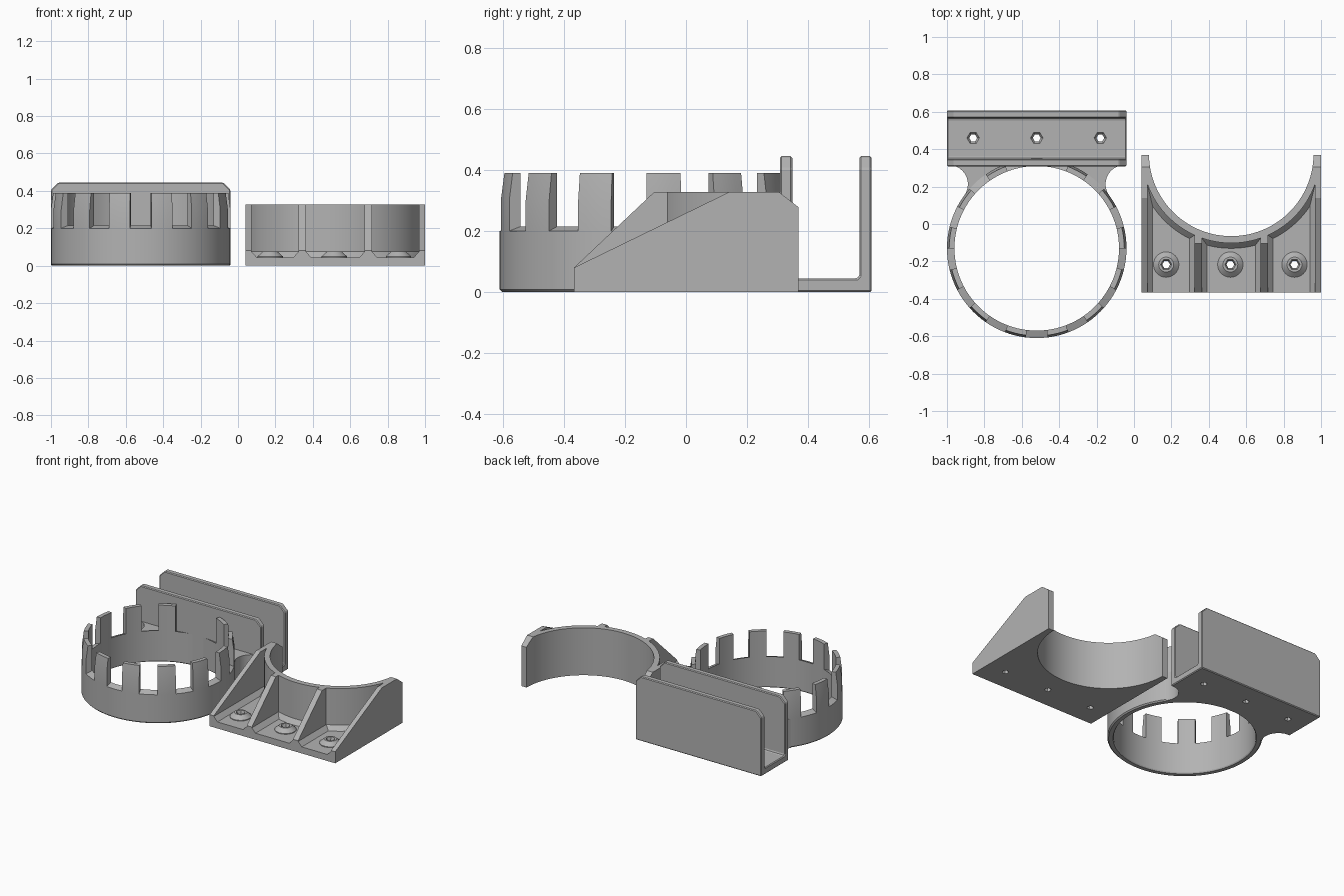
import bpy, bmesh, math
from mathutils import Vector

if "Cube" in bpy.data.objects:
    bpy.data.objects.remove(bpy.data.objects["Cube"])

grey = bpy.data.materials.new("plain grey")
grey.diffuse_color = (0.45, 0.45, 0.45, 1)
grey.use_nodes = True
grey.node_tree.nodes["Principled BSDF"].inputs["Base Color"].default_value = grey.diffuse_color


def make(name, bm):
    bmesh.ops.recalc_face_normals(bm, faces=bm.faces)
    me = bpy.data.meshes.new(name)
    bm.to_mesh(me)
    bm.free()
    ob = bpy.data.objects.new(name, me)
    bpy.context.collection.objects.link(ob)
    me.materials.append(grey)
    return ob


def loft(name, layers):
    """Solid through a list of equal-length point loops."""
    bm = bmesh.new()
    rings = [[bm.verts.new(p) for p in layer] for layer in layers]
    n = len(rings[0])
    for a, b in zip(rings, rings[1:]):
        for i in range(n):
            bm.faces.new((a[i], a[(i + 1) % n], b[(i + 1) % n], b[i]))
    bm.faces.new(rings[0][::-1])
    bm.faces.new(rings[-1])
    return make(name, bm)


def prism_x(name, pts, x0, x1):
    return loft(name, [[(x, y, z) for y, z in pts] for x in (x0, x1)])


def cone(name, x, y, levels, n):
    """Stacked circles: levels are (radius, z)."""
    return loft(name, [[(x + r * math.cos(2 * math.pi * i / n),
                         y + r * math.sin(2 * math.pi * i / n), z)
                        for i in range(n)] for r, z in levels])


def activate(ob):
    bpy.ops.object.select_all(action='DESELECT')
    bpy.context.view_layer.objects.active = ob
    ob.select_set(True)


def combine(ob, tool, op='DIFFERENCE'):
    activate(ob)
    m = ob.modifiers.new("bool", 'BOOLEAN')
    m.operation, m.object, m.solver = op, tool, 'EXACT'
    bpy.ops.object.modifier_apply(modifier=m.name)
    bpy.data.objects.remove(tool)


def smooth(ob):
    activate(ob)
    bpy.ops.object.shade_smooth_by_angle(angle=math.radians(25))


# ---------- slotted ring ----------
RX, RY, RO, RI = -0.52, -0.13, 0.48, 0.44
STEP = 2 * math.pi / 13


def sweep(bm, profile, a0, a1, n, closed=False):
    rings = []
    for k in range(n if closed else n + 1):
        a = a0 + (a1 - a0) * k / n
        rings.append([bm.verts.new((RX + r * math.cos(a), RY + r * math.sin(a), z))
                      for r, z in profile])
    pairs = list(zip(rings, rings[1:]))
    if closed:
        pairs.append((rings[-1], rings[0]))
    else:
        bm.faces.new(rings[0][::-1])
        bm.faces.new(rings[-1])
    m = len(profile)
    for a, b in pairs:
        for i in range(m):
            bm.faces.new((a[i], a[(i + 1) % m], b[(i + 1) % m], b[i]))


bm = bmesh.new()
band = [(RO - 0.008, 0), (RO, 0.008), (RO, 0.2), (RI, 0.215), (RI, 0.008), (RI + 0.005, 0)]
sweep(bm, band, 0, 2 * math.pi, 104, True)
prong = [(RO, 0.2), (RO, 0.3), (RO - 0.012, 0.39), (RI, 0.39), (RI, 0.215)]
for k in range(1, 13):  # the place at the channel wall stays empty
    mid = math.pi / 2 + k * STEP
    sweep(bm, prong, mid - STEP / 4, mid + STEP / 4, 4)
smooth(make("slotted_ring", bm))

# ---------- neck with concave fillets between ring and channel ----------
fillet = [(0.47 + 0.102 * math.cos(math.radians(a)), 0.213 + 0.102 * math.sin(math.radians(a)))
          for a in range(90, 217, 9)]
right = [(0.47, 0.335)] + fillet
plan = [(RX + x, y) for x, y in right] + [(RX - x, y) for x, y in reversed(right)]
neck = loft("neck", [[(x, y, z) for x, y in plan] for z in (0.0, 0.2)])
combine(neck, cone("bore", RX, RY, [(RI + 0.02, -0.1), (RI + 0.02, 0.5)], 104))
smooth(neck)

# ---------- U channel ----------
u = [(0.308, 0), (0.608, 0), (0.608, 0.445), (0.568, 0.445), (0.568, 0.052), (0.56, 0.045),
     (0.356, 0.045), (0.348, 0.052), (0.348, 0.445), (0.308, 0.445)]
channel = prism_x("channel", u, -1.0, -0.04)
for s in (-1, 1):  # clipped upper corners
    tri = [(RX + s * 0.38, 0.505), (RX + s * 0.54, 0.345), (RX + s * 0.54, 0.505)]
    combine(channel, loft("corner", [[(x, y, z) for x, z in tri] for y in (0.2, 0.7)]))
activate(channel)
bev = channel.modifiers.new("edge", 'BEVEL')
bev.width, bev.segments, bev.limit_method = 0.006, 1, 'ANGLE'
bev.angle_limit = math.radians(40)
bpy.ops.object.modifier_apply(modifier=bev.name)
for x in (-0.86, -0.52, -0.18):  # countersunk hexagonal screw holes
    combine(channel, cone("hole", x, 0.46, [(0.021, -0.1), (0.021, 0.025), (0.034, 0.046), (0.034, 0.1)], 6))

# ---------- ribbed saddle bracket ----------
CX, CY, TOP = 0.52, 0.375, 0.327
bracket = prism_x("saddle_bracket", [(-0.367, 0), (0.369, 0), (0.369, TOP), (-0.367, TOP)], 0.04, 1.0)
combine(bracket, cone("saddle", CX, CY, [(RI, -0.1), (RI, 0.6)], 112))


def bay_loop(x0, x1, o, z):
    xs = [x0 + o + (x1 - x0 - 2 * o) * i / 16 for i in range(17)]
    back = [(x, CY - math.sqrt((0.477 + o) ** 2 - (x - CX) ** 2), z) for x in xs]
    return [(x1 - o, -0.5, z), (x0 + o, -0.5, z)] + back


# three open bays with sloped feet around the floor
for x0, x1 in ((0.072, 0.324), (0.363, 0.677), (0.716, 0.968)):
    combine(bracket, loft("bay", [bay_loop(x0, x1, 0.028, 0.045), bay_loop(x0, x1, 0, 0.075),
                                  bay_loop(x0, x1, 0, 0.5)]))


def slope(y_top):
    a, b = Vector((-0.367, 0.08)), Vector((y_top, TOP))
    return [tuple(a.lerp(b, -0.4)), tuple(a.lerp(b, 1.2)), (y_top, 0.7), (-0.6, 0.7)]


# sloping edges: steep on inner ribs, shallow on side walls
combine(bracket, prism_x("rib_slope", slope(-0.105), 0.078, 0.962))
for x0, x1 in ((-0.1, 0.078), (0.962, 1.1)):
    combine(bracket, prism_x("side_slope", slope(0.14), x0, x1))
# clipped rear tips
combine(bracket, prism_x("rear_clip", [(0.24, 0.377), (0.435, 0.227), (0.435, 0.377)], -0.1, 1.1))

# screw bosses and holes
for x in (0.172, 0.515, 0.858):
    combine(bracket, cone("boss", x, -0.217, [(0.068, 0.03), (0.068, 0.05), (0.04, 0.075)], 32), 'UNION')
    combine(bracket, cone("hole", x, -0.217, [(0.021, -0.1), (0.021, 0.055), (0.031, 0.077), (0.031, 0.1)], 6))
smooth(bracket)
